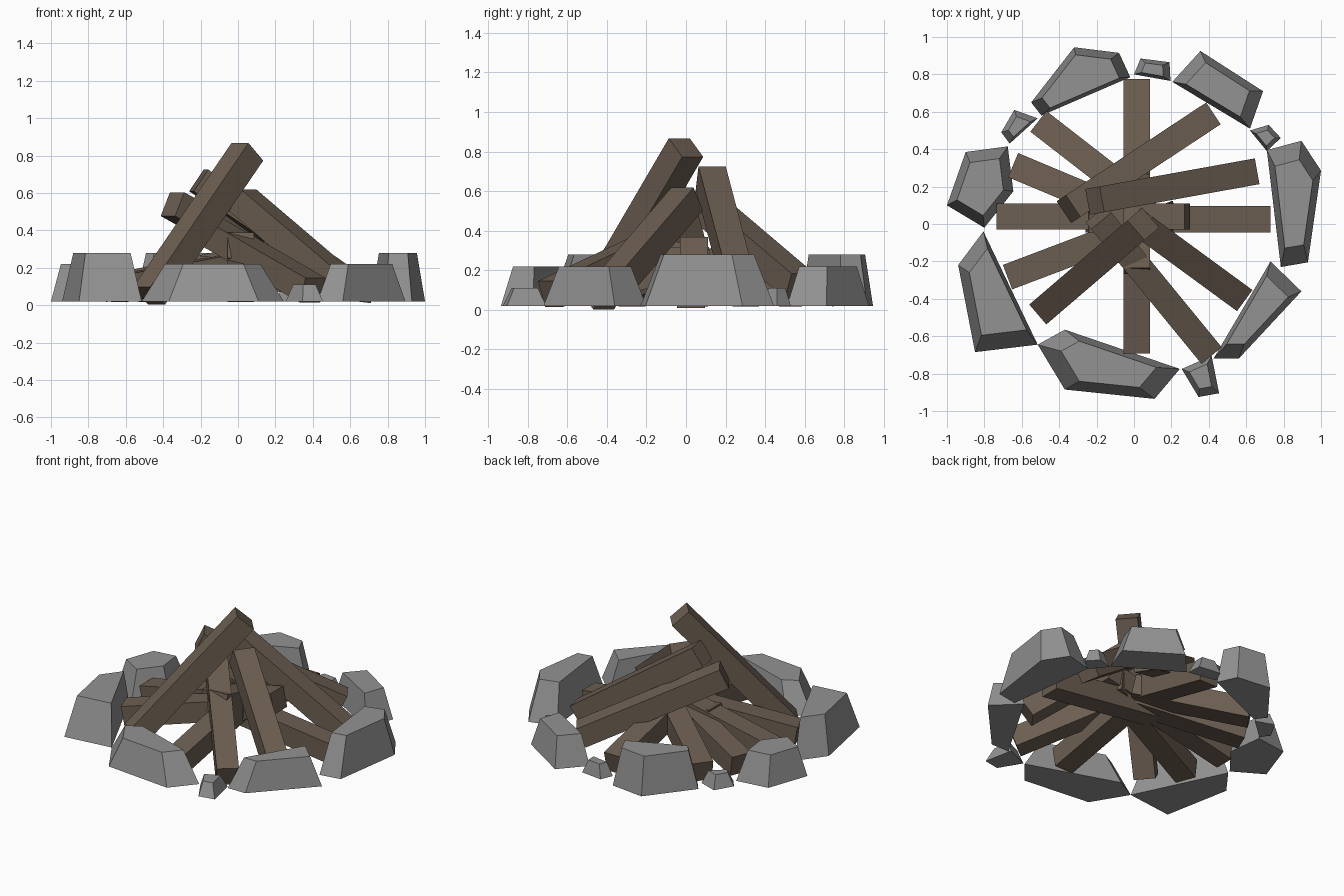
import bpy
from mathutils import Vector

if "Cube" in bpy.data.objects:
    bpy.data.objects.remove(bpy.data.objects["Cube"])


def material(name, rgb):
    m = bpy.data.materials.new(name)
    m.diffuse_color = (*rgb, 1)
    m.use_nodes = True
    m.node_tree.nodes["Principled BSDF"].inputs["Base Color"].default_value = m.diffuse_color
    return m


wood = material("brown wood", (0.15, 0.112, 0.083))
rock = material("grey stone", (0.29, 0.29, 0.29))


def make(name, verts, faces, mat):
    me = bpy.data.meshes.new(name)
    me.from_pydata(verts, [], faces)
    me.materials.append(mat)
    ob = bpy.data.objects.new(name, me)
    bpy.context.collection.objects.link(ob)


def prism(name, lower, upper, mat):
    # two matching counter-clockwise rings joined by quads
    n = len(lower)
    faces = [tuple(reversed(range(n))), tuple(range(n, 2 * n))]
    faces += [(i, (i + 1) % n, (i + 1) % n + n, i + n) for i in range(n)]
    make(name, lower + upper, faces, mat)


def log(name, a, b, w=0.14):
    # square beam between two end centres, kept upright
    a, b = Vector(a), Vector(b)
    d = (b - a).normalized()
    side = d.cross(Vector((0, 0, 1))).normalized()
    up = side.cross(d)
    ring = [(side * s + up * t) * w / 2 for s, t in ((-1, -1), (1, -1), (1, 1), (-1, 1))]
    prism(name, [a + r for r in ring][::-1], [b + r for r in ring][::-1], wood)


def stone(name, pts, h, s=0.7):
    # tapered rock: footprint polygon shrunk towards its middle at the top
    pts = [Vector((x, y, 0.02)) for x, y in pts]
    area = sum(p.x * q.y - q.x * p.y for p, q in zip(pts, pts[1:] + pts[:1]))
    if area < 0:
        pts.reverse()
    c = Vector(((min(p.x for p in pts) + max(p.x for p in pts)) / 2,
                (min(p.y for p in pts) + max(p.y for p in pts)) / 2, 0.02))
    top = [c + (p - c) * s + Vector((0, 0, h - 0.02)) for p in pts]
    prism(name, pts, top, rock)


# Leaning upper logs, foot to tip
log("tall_log", (-.475, -.45, .05), (.05, 0, .82))
log("right_front_log", (.56, -.386, .105), (.026, .005, .56))
log("back_log", (.40, .575, .12), (-.35, .08, .54))
log("right_back_log", (.62, .275, .10), (-.21, .125, .667))

# Low radial logs, foot to inner end
low = [((.015, .76, .085), (.015, -.25, .32)),
       ((-.50, .54, .085), (.08, .09, .24)),
       ((-.635, .31, .085), (.20, -.04, .25)),
       ((-.72, .04, .085), (.285, .04, .30)),
       ((-.665, -.28, .085), (.22, .055, .25)),
       ((.015, -.68, .085), (.015, .28, .27)),
       ((.40, -.685, .08), (-.19, .035, .42)),
       ((.72, .025, .08), (-.25, .025, .20))]
for i, (a, b) in enumerate(low):
    log(f"low_log_{i + 1}", a, b)

# Ring of large stones
big = [(.28, .78, [(-.55, .65), (-.32, .945), (-.08, .915), (-.02, .785), (-.495, .58)]),
       (.22, .7, [(.205, .76), (.355, .925), (.69, .71), (.62, .51)]),
       (.28, .7, [(.71, .395), (.895, .445), (1, .285), (.93, -.205), (.785, -.23)]),
       (.22, .7, [(.73, -.2), (.895, -.36), (.56, -.72), (.425, -.72)]),
       (.22, .67, [(-.515, -.645), (-.37, -.565), (.245, -.775), (.11, -.935), (-.37, -.885)]),
       (.28, .72, [(-.805, -.04), (-.515, -.645), (-.85, -.685), (-.94, -.22)]),
       (.22, .7, [(-.675, .415), (-.645, .175), (-.8, -.02), (-1, .1), (-.9, .385)])]
for i, (h, s, pts) in enumerate(big):
    stone(f"large_stone_{i + 1}", pts, h, s)

# Small stones filling the gaps
small = [[(0, .8), (.035, .885), (.19, .865), (.195, .765)],
         [(.62, .5), (.72, .53), (.785, .46), (.71, .39)],
         [(.255, -.775), (.415, -.705), (.455, -.905), (.345, -.925)],
         [(-.71, .49), (-.64, .61), (-.515, .565), (-.665, .43)]]
for i, pts in enumerate(small):
    stone(f"small_stone_{i + 1}", pts, .11, .6)
